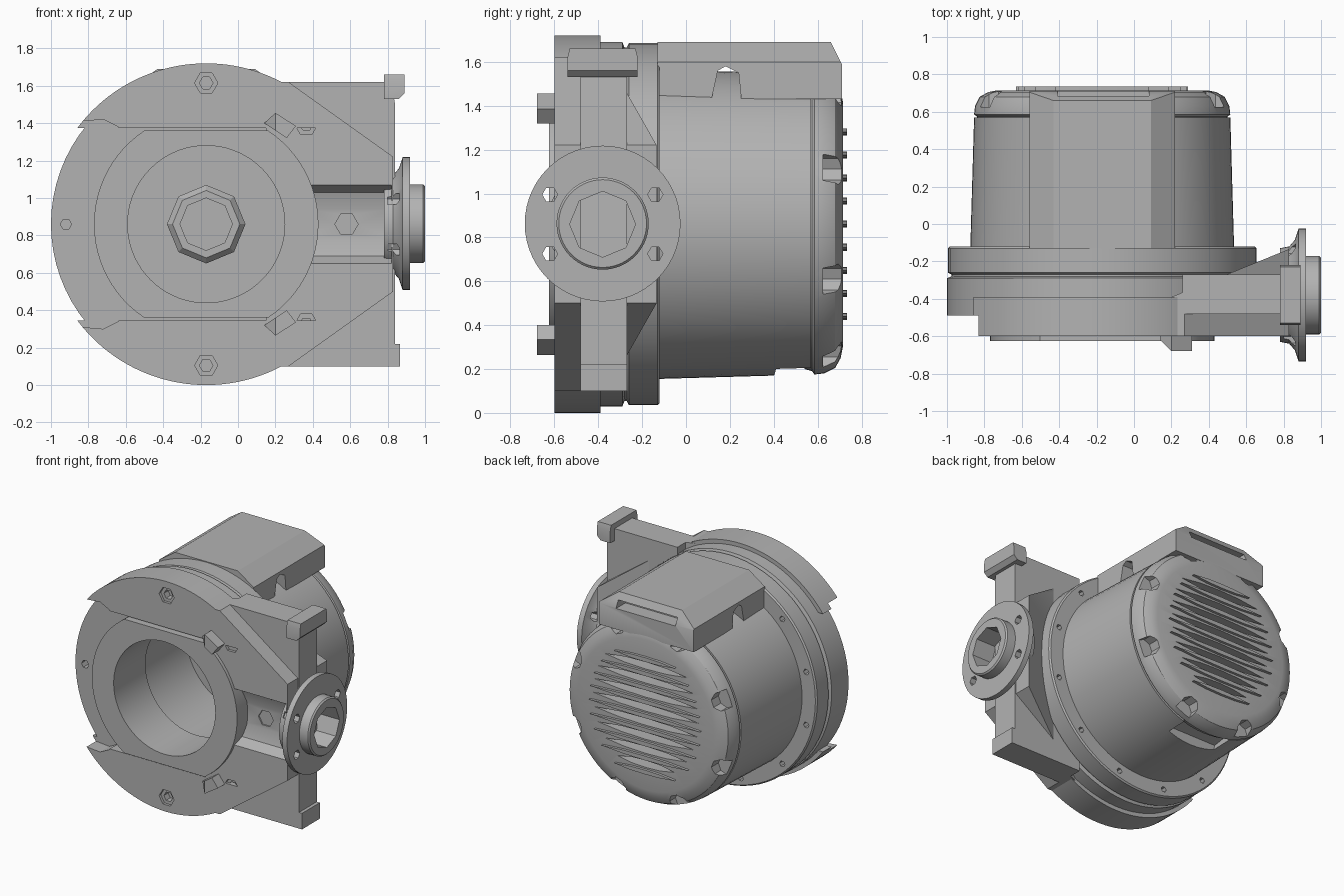
import bpy, bmesh
from math import sin, cos, pi, sqrt, radians, asin

if "Cube" in bpy.data.objects:
    bpy.data.objects.remove(bpy.data.objects["Cube"], do_unlink=True)

CX, CZ = -0.17, 0.86      # main shaft axis, along y
OY = -0.38                # output shaft axis, along x

metal = bpy.data.materials.new("cast_metal_grey")
metal.use_nodes = True
GREY = (0.45, 0.45, 0.45, 1)
metal.diffuse_color = GREY
metal.node_tree.nodes["Principled BSDF"].inputs["Base Color"].default_value = GREY
parts = []


def finish(name, bm, part):
    bmesh.ops.remove_doubles(bm, verts=bm.verts, dist=1e-5)
    bmesh.ops.recalc_face_normals(bm, faces=bm.faces)
    mesh = bpy.data.meshes.new(name)
    bm.to_mesh(mesh)
    bm.free()
    mesh.materials.append(metal)
    ob = bpy.data.objects.new(name, mesh)
    bpy.context.collection.objects.link(ob)
    if part:
        parts.append(ob)
    else:
        ob.hide_render = True
    return ob


def lathe(name, profile, axis="Y", at=(CX, CZ), seg=72, turn=0.0, part=True):
    """Spin a closed (radius, distance) profile around an axis parallel to x or y."""
    bm = bmesh.new()
    rings = []
    for r, d in profile:
        ring = []
        for i in range(seg):
            a = turn + 2 * pi * i / seg
            u, v = at[0] + r * cos(a), at[1] + r * sin(a)
            ring.append(bm.verts.new((u, d, v) if axis == "Y" else (d, u, v)))
        rings.append(ring)
    on_axis = profile[0][0] == 0
    for k in range(len(rings) - (1 if on_axis else 0)):
        a, b = rings[k], rings[(k + 1) % len(rings)]
        for i in range(seg):
            j = (i + 1) % seg
            if profile[k][0] == 0:
                bm.faces.new((a[0], b[i], b[j]))
            elif profile[(k + 1) % len(rings)][0] == 0:
                bm.faces.new((a[i], b[0], a[j]))
            else:
                bm.faces.new((a[i], b[i], b[j], a[j]))
    bmesh.ops.delete(bm, geom=[v for v in bm.verts if not v.link_faces], context="VERTS")
    return finish(name, bm, part)


def prism(name, pts, axis, a, b, part=True):
    """Extrude an outline along an axis from a to b."""
    place = {"X": lambda p, d: (d, p[0], p[1]),
             "Y": lambda p, d: (p[0], d, p[1]),
             "Z": lambda p, d: (p[0], p[1], d)}[axis]
    bm = bmesh.new()
    lo = [bm.verts.new(place(p, a)) for p in pts]
    hi = [bm.verts.new(place(p, b)) for p in pts]
    bm.faces.new(lo)
    bm.faces.new(hi)
    for i in range(len(pts)):
        j = (i + 1) % len(pts)
        bm.faces.new((lo[i], lo[j], hi[j], hi[i]))
    return finish(name, bm, part)


def rod(r, a, b, at=(CX, CZ), axis="Y", seg=6):
    return lathe("cutter", [(0, a), (r, a), (r, b), (0, b)], axis, at, seg, part=False)


def hollow(pts, axis, a, b):
    return prism("cutter", pts, axis, a, b, part=False)


def rect(u0, u1, v0, v1):
    return [(u0, v0), (u1, v0), (u1, v1), (u0, v1)]


def flip(pts):
    return [(x, 2 * CZ - z) for x, z in pts]


def arc(r, a0, a1, n=40):
    return [(CX + r * cos(a0 + (a1 - a0) * i / n), CZ + r * sin(a0 + (a1 - a0) * i / n))
            for i in range(n + 1)]


def cut(target, *cutters):
    for c in cutters:
        m = target.modifiers.new("cut", "BOOLEAN")
        m.operation, m.solver, m.object = "DIFFERENCE", "EXACT", c
        bpy.context.view_layer.objects.active = target
        bpy.ops.object.modifier_apply(modifier=m.name)
        bpy.data.objects.remove(c, do_unlink=True)


def bolt_hole(target, x, z, y):
    cut(target, rod(0.062, y - 0.05, y + 0.02, (x, z)), rod(0.036, y, y + 0.07, (x, z)))


# Motor barrel with its mounting flange and open bore
barrel = lathe("motor_barrel", [
    (0, 0.3), (0.47, 0.3), (0.47, -0.25), (0.42, -0.25), (0.42, -0.49), (0.83, -0.49),
    (0.83, -0.29), (0.805, -0.28), (0.805, -0.27), (0.825, -0.26), (0.825, -0.13),
    (0.815, -0.12), (0.705, -0.12), (0.685, 0.57), (0, 0.57)])
for i in range(12):
    a = 2 * pi * (i + 0.5) / 12
    cut(barrel, rod(0.022, -0.17, -0.1, (CX + 0.765 * cos(a), CZ + 0.765 * sin(a))))
cut(barrel, hollow([(0.38, 0.1), (0.42, 0.23), (0.6, 0.26), (0.6, 0.1)], "X", CX - 0.2, CX + 0.2))
cut(barrel, rod(0.03, -0.6, -0.42, (-0.92, CZ)))

# Raised crescents above and below the front band
a0 = asin(0.515 / 0.86)
for name, sign in (("upper_crescent", 1), ("lower_crescent", -1)):
    side = (lambda p: p) if sign == 1 else flip
    crescent = prism(name, side(arc(0.86, a0, pi - a0)), "Y", -0.6, -0.39)
    bolt_hole(crescent, CX, CZ + 0.755 * sign, -0.6)
    cut(crescent, hollow(side([(-0.95, 1.3), (-0.64, 1.3), (-0.64, 1.38), (-0.72, 1.42),
                               (-0.95, 1.4)]), "Y", -0.7, -0.49))

# Front bearing flange with flat top and bottom
f = asin(0.5 / 0.6)
cover = prism("front_flange", arc(0.6, -f, f, 24) + arc(0.6, pi - f, pi + f, 24), "Y", -0.625, -0.48)
cut(cover, rod(0.42, -0.8, -0.3, seg=72))

# Hollow shaft nut deep in the bore
lathe("shaft_nut", [(0.14, 0.31), (0.14, 0.18), (0.18, 0.18), (0.21, 0.21), (0.21, 0.31)], seg=8)

# Gear housing tapering to the output shaft
top = [(0.15, 1.62), (0.27, 1.62), (0.83, 1.22)]
housing = prism("gear_housing", top + flip(top)[::-1], "Y", -0.6, -0.1)
cut(housing,
    hollow([(0, -0.39), (0.2, -0.39), (0.95, -0.085), (0.95, 0.2), (0, 0.2)], "Z", -0.2, 2),
    rod(0.42, -0.8, 0.3, seg=72),
    hollow([(-0.7, 0.65), (-0.6, 0.65), (-0.53, 0.69), (-0.5, 0.78), (-0.5, 0.94),
            (-0.53, 1.03), (-0.6, 1.07), (-0.7, 1.07)], "X", 0.36, 0.82))
bolt_hole(housing, 0.58, CZ, -0.5)
for sign in (1, -1):
    bolt_hole(housing, 0.365, CZ + 0.535 * sign, -0.6)

# Small front lugs beside the flange
lug = [(0.14, 1.4), (0.2, 1.455), (0.31, 1.385), (0.26, 1.32)]
for name, pts in (("upper_lug", lug), ("lower_lug", flip(lug))):
    piece = prism(name, pts, "Y", -0.68, -0.58)
    cut(piece, hollow([(0.1, -0.7), (0.22, -0.7), (0.13, -0.61), (0.1, -0.61)], "Z", 0, 2))

# Mounting arm plate and its end clips
prism("mounting_arm", [(0.26, 1.62), (0.82, 1.62), (0.84, 1.5), (0.84, 0.22), (0.865, 0.22),
                       (0.865, 0.1), (0.26, 0.1)], "Y", -0.48, -0.27)
clip = prism("upper_clip", [(0.78, 1.53), (0.86, 1.53), (0.89, 1.56), (0.89, 1.66), (0.78, 1.66)],
             "Y", -0.54, -0.22)
for s in (1, -1):
    cut(clip, hollow([(OY + s * 0.14, 1.7), (OY + s * 0.165, 1.6), (OY + s * 0.3, 1.6),
                      (OY + s * 0.3, 1.7)], "X", 0.7, 1))

# Output flange with boss and faceted socket
output = lathe("output_flange", [
    (0, 0.78), (0.25, 0.78), (0.26, 0.83), (0.295, 0.86), (0.355, 0.88), (0.355, 0.92),
    (0.21, 0.92), (0.21, 0.99), (0.2, 1.0), (0, 1.0)], "X", (OY, CZ + 0.003), 56)
cut(output, rod(0.15, 0.82, 1.1, (OY, CZ), "X", 8))
for sy in (1, -1):
    for sz in (1, -1):
        cut(output, rod(0.035, 0.8, 1.1, (OY + 0.24 * sy, CZ + 0.135 * sz), "X"))

# Rounded rear cap with bolt scallops and ventilation slots
cap = lathe("rear_cap", [(0, 0.54), (0.66, 0.54), (0.67, 0.575), (0.685, 0.585), (0.68, 0.63),
                         (0.655, 0.68), (0.61, 0.705), (0.56, 0.715), (0, 0.715)])
for i in range(8):
    a = 2 * pi * (i + 0.5) / 8
    cut(cap, rod(0.07, 0.625, 0.8, (CX + 0.655 * cos(a), CZ + 0.655 * sin(a)), seg=8))


def spindle(z, half, h):
    return [(CX - half, z), (CX - half / 2, z - h * 0.8), (CX, z - h), (CX + half / 2, z - h * 0.8),
            (CX + half, z), (CX + half / 2, z + h * 0.8), (CX, z + h), (CX - half / 2, z + h * 0.8)]


for i in range(9):
    dz = (i - 4) * 0.105
    half = sqrt(0.5 ** 2 - dz ** 2) * 0.92
    prism("vent_rib", spindle(CZ + dz, half, 0.016), "Y", 0.7, 0.735)
    if i < 8:
        cut(cap, hollow(spindle(CZ + dz + 0.0525, half * 0.95, 0.026), "Y", 0.62, 0.8))

# Terminal box on top of the barrel
box = prism("terminal_box", [(-0.56, 1.43), (-0.56, 1.6), (-0.43, 1.69), (0.09, 1.69),
                             (0.22, 1.6), (0.22, 1.43)], "Y", -0.13, 0.71)
cut(box,
    hollow([(0.655, 1.7), (0.71, 1.59), (0.8, 1.59), (0.8, 1.75), (0.655, 1.75)], "X", -1, 1),
    hollow([(0.11, 1.4), (0.145, 1.56), (0.18, 1.58), (0.24, 1.55), (0.255, 1.4)], "X", -1, 1),
    hollow(rect(-0.41, 0.08, 1.585, 1.64), "Y", 0.6, 0.9))

# Smooth round surfaces, keep hard edges
bpy.ops.object.select_all(action="DESELECT")
for ob in parts:
    ob.select_set(True)
bpy.context.view_layer.objects.active = parts[0]
bpy.ops.object.shade_smooth_by_angle(angle=radians(28))
